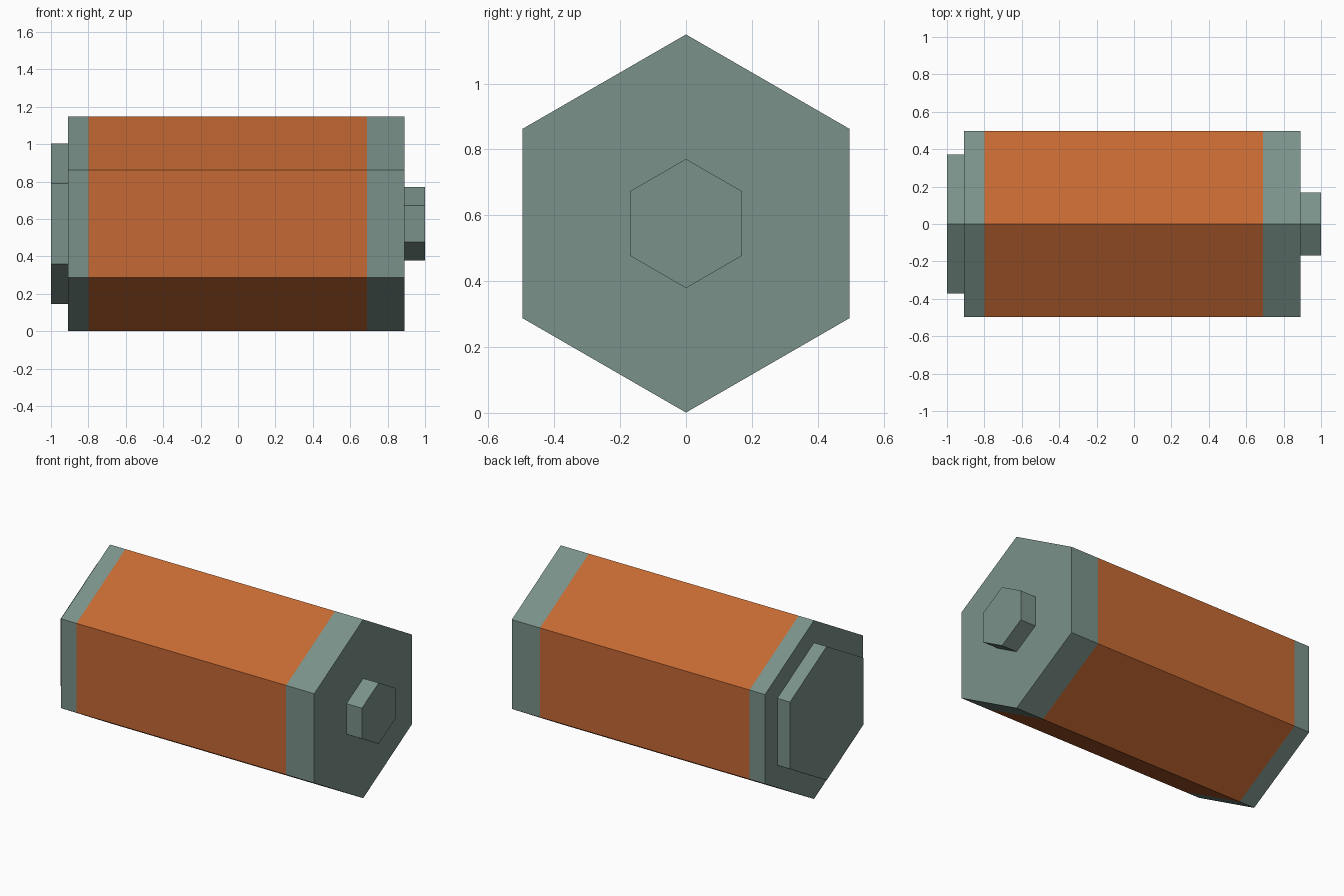
import bpy, bmesh, math

if "Cube" in bpy.data.objects:
    bpy.data.objects.remove(bpy.data.objects["Cube"])

CZ = 0.575  # height of the battery axis


def material(name, rgb):
    m = bpy.data.materials.new(name)
    m.diffuse_color = (*rgb, 1)
    m.use_nodes = True
    m.node_tree.nodes["Principled BSDF"].inputs["Base Color"].default_value = m.diffuse_color
    return m


GREY = material("grey_green metal", (0.195, 0.285, 0.25))
ORANGE = material("burnt orange", (0.56, 0.14, 0.033))


def hex_prism(name, stations, radius, mats, band=None):
    """Hexagonal prism along x, with a ring at each station, point upwards."""
    bm = bmesh.new()
    rings = []
    for x in stations:
        rings.append([bm.verts.new((x, radius * math.sin(k * math.pi / 3),
                                    CZ + radius * math.cos(k * math.pi / 3)))
                      for k in range(6)])
    for a, b in zip(rings, rings[1:]):
        for k in range(6):
            n = (k + 1) % 6
            bm.faces.new((a[k], a[n], b[n], b[k]))
    bm.faces.new(rings[0])
    bm.faces.new(rings[-1])
    bmesh.ops.recalc_face_normals(bm, faces=bm.faces)
    # painted band: side faces between the two band limits
    if band:
        for f in bm.faces:
            if band[0] < f.calc_center_median().x < band[1]:
                f.material_index = 1
    me = bpy.data.meshes.new(name)
    bm.to_mesh(me)
    bm.free()
    for m in mats:
        me.materials.append(m)
    ob = bpy.data.objects.new(name, me)
    bpy.context.collection.objects.link(ob)
    return ob


# main casing with the wide orange wrap
hex_prism("casing", (-0.91, -0.80, 0.69, 0.89), 0.574, (GREY, ORANGE), (-0.80, 0.69))
# wide flat terminal on the left, small stud terminal on the right
hex_prism("wide_terminal", (-1.0, -0.91), 0.43, (GREY,))
hex_prism("stud_terminal", (0.89, 1.0), 0.196, (GREY,))
